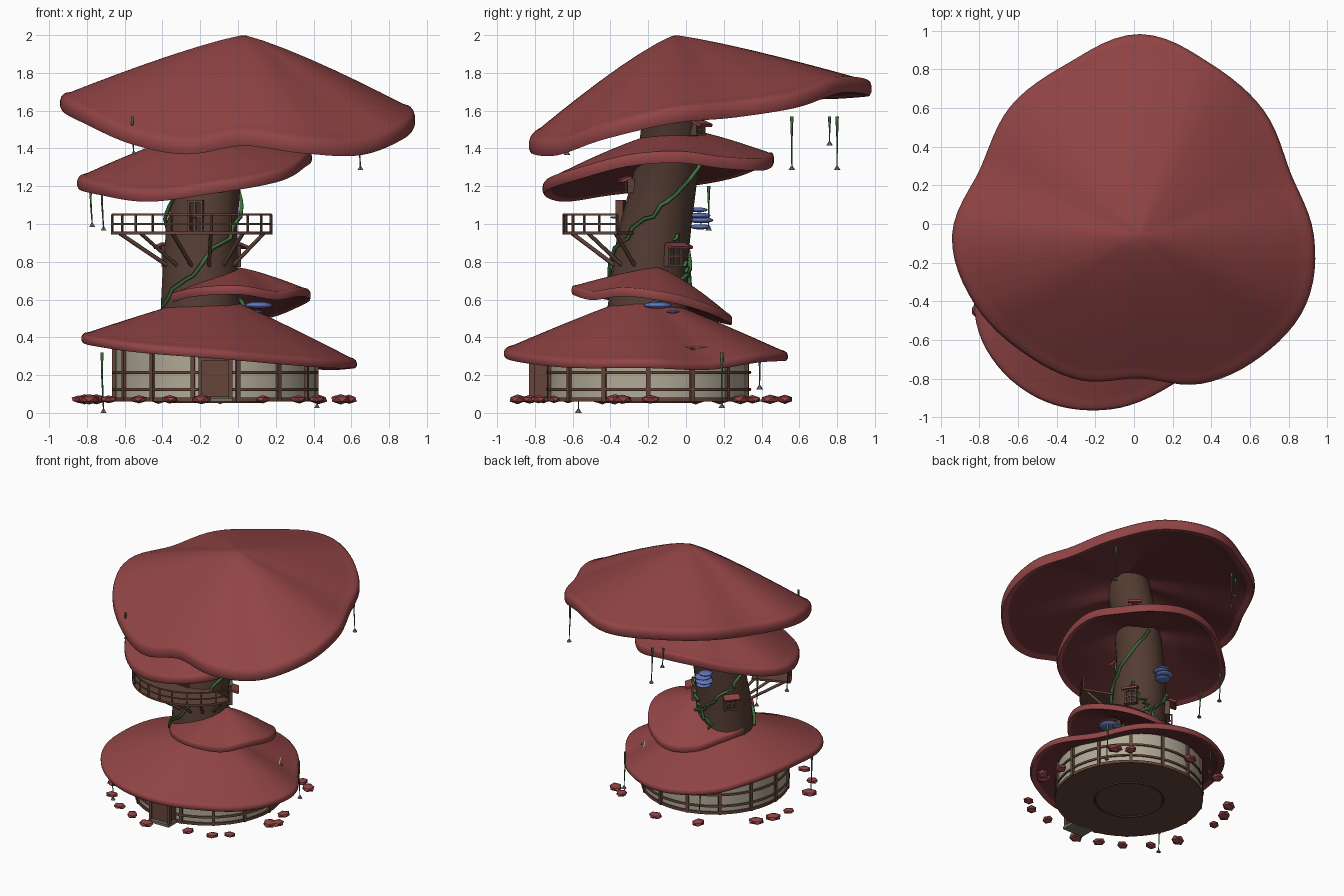
import bpy, bmesh, math, random
from mathutils import Vector, Matrix

cube = bpy.data.objects.get("Cube")
if cube:
    bpy.data.objects.remove(cube)
random.seed(4)


def material(name, r, g, b):
    m = bpy.data.materials.new(name)
    m.use_nodes = True
    m.diffuse_color = (r, g, b, 1)
    m.node_tree.nodes["Principled BSDF"].inputs["Base Color"].default_value = (r, g, b, 1)
    return m


red = material("cap red", .285, .058, .06)
gill = material("gill dark red", .145, .032, .035)
bark = material("bark brown", .09, .046, .033)
wood = material("beam brown", .13, .06, .042)
plaster = material("cream plaster", .44, .4, .31)
green = material("vine green", .05, .165, .05)
blue = material("mushroom blue", .125, .18, .5)
grey = material("flower grey", .17, .17, .14)
dark = material("dark glass", .045, .028, .024)


def link(name, data, mats, smooth):
    ob = bpy.data.objects.new(name, data)
    bpy.context.collection.objects.link(ob)
    for m in mats:
        data.materials.append(m)
    bpy.ops.object.select_all(action="DESELECT")
    ob.select_set(True)
    bpy.context.view_layer.objects.active = ob
    if isinstance(data, bpy.types.Curve):
        bpy.ops.object.convert(target="MESH")
    if smooth:
        bpy.ops.object.shade_smooth_by_angle(angle=math.radians(smooth))


def finish(name, bm, *mats, smooth=None):
    bmesh.ops.recalc_face_normals(bm, faces=bm.faces)
    mesh = bpy.data.meshes.new(name)
    bm.to_mesh(mesh)
    bm.free()
    link(name, mesh, mats, smooth)


def tubes(name, paths, r, mat, closed=False):
    """Continuous round tubes along lists of points."""
    curve = bpy.data.curves.new(name, "CURVE")
    curve.dimensions = "3D"
    curve.bevel_depth = r
    curve.bevel_resolution = 1
    curve.use_fill_caps = True
    for path in paths:
        s = curve.splines.new("POLY")
        s.points.add(len(path) - 1)
        s.use_cyclic_u = closed
        for point, co in zip(s.points, path):
            point.co = (*co, 1)
    link(name, curve, [mat], 60)


def add_bar(bm, p, q, r, r2=None, sides=4):
    p, q = Vector(p), Vector(q)
    turn = (q - p).to_track_quat("Z", "Y").to_matrix().to_4x4()
    bmesh.ops.create_cone(bm, cap_ends=True, segments=sides, radius1=r, radius2=r if r2 is None else r2,
                          depth=(q - p).length, matrix=Matrix.Translation((p + q) / 2) @ turn)


def add_box(bm, frame, centre, size):
    bmesh.ops.create_cube(bm, size=1, matrix=frame @ Matrix.Translation(centre) @ Matrix.Diagonal((*size, 1)))


def polar(c, r, a, z):
    return Vector((c[0] + r * math.cos(a), c[1] + r * math.sin(a), z))


def circle(c, r, z, n=48):
    return [polar(c, r, math.tau * i / n, z) for i in range(n)]


def lathe(bm, rings):
    """Skin a list of closed vertex rings; returns vertex rows and face rows."""
    rows = [[bm.verts.new(p) for p in ring] for ring in rings]
    n = len(rows[0])
    out = []
    for a, b in zip(rows, rows[1:]):
        out.append([bm.faces.new((a[i], a[(i + 1) % n], b[(i + 1) % n], b[i])) for i in range(n)])
    return rows, out


def wave(values, a):
    """Smooth periodic interpolation round the circle."""
    n = len(values)
    s = a / math.tau * n
    i, t = int(s), s - int(s)
    p = [values[(i + k) % n] for k in (-1, 0, 1, 2)]
    return p[1] + .5 * t * (p[2] - p[0] + t * (2 * p[0] - 5 * p[1] + 4 * p[2] - p[3]
                            + t * (3 * (p[1] - p[2]) + p[3] - p[0])))


def cap(name, centre, apex, radii, heights, thick, power):
    outer = [(t, 1, 0) for t in (.02, .12, .25, .4, .55, .7, .82, .91, .96)]
    lip = [(.992, 1, .08), (1.005, 1, -.04), (1.012, 1, -.3), (1.012, 1, -.7), (1.002, 1, -.95), (.98, 1, -1),
           (.95, .8, -.95)]
    under = [(t, .52, -.85) for t in (.92, .75, .5, .25, .02)]
    angles = [math.tau * i / 96 for i in range(96)]
    rings = []
    for t, k, drop in outer + lip + under:
        ring = []
        for a in angles:
            z = wave(heights, a)
            lift = max(0, 1 - t ** power) * (apex - z) * k
            ring.append(polar(centre, t * wave(radii, a), a, z + lift + drop * thick))
        rings.append(ring)
    bm = bmesh.new()
    rows, strips = lathe(bm, rings)
    bm.faces.new(rows[0])
    strips.append([bm.faces.new(rows[-1])])
    for strip in strips[len(outer) + len(lip) - 1:]:
        for f in strip:
            f.material_index = 1
    finish(name, bm, red, gill, smooth=50)


# Mushroom caps: rim radius and rim height at equal steps from +x
cap("top_cap", (.03, -.06), 2.0,
    (.89, .835, .9, .95, 1.03, .955, .935, .885, .96, .915, .845, .8, .73, .82, .875, .92),
    (1.61, 1.64, 1.69, 1.77, 1.755, 1.74, 1.73, 1.69, 1.68, 1.61, 1.5, 1.445, 1.49, 1.45, 1.44, 1.53), .08, 1.2)
cap("second_cap", (-.12, -.04), 1.51,
    (.5, .48, .51, .5, .52, .58, .72, .7, .7, .71, .66, .55),
    (1.38, 1.35, 1.34, 1.37, 1.36, 1.3, 1.25, 1.21, 1.175, 1.22, 1.28, 1.36), .06, 1.3)
cap("middle_cap", (0, -.15), .77,
    (.38, .36, .37, .39, .38, .36, .4, .4, .43, .45, .4, .38),
    (.64, .6, .55, .51, .52, .56, .6, .63, .66, .67, .64, .66), .045, 1.3)
cap("base_cap", (-.12, -.22), .63,
    (.74, .66, .7, .75, .72, .69, .69, .76, .77, .73, .68, .71),
    (.28, .27, .31, .32, .34, .4, .42, .4, .36, .33, .3, .28), .045, 1.1)

# Leaning trunk
SPINE = [(.3, -.17, -.2, .25), (.6, -.2, -.2, .21), (.8, -.2, -.19, .2), (1, -.19, -.16, .19),
         (1.2, -.16, -.12, .175), (1.4, -.1, -.08, .17), (1.76, .02, -.05, .16)]


def spine(z):
    for lo, hi in zip(SPINE, SPINE[1:]):
        if z <= hi[0]:
            t = (z - lo[0]) / (hi[0] - lo[0])
            return [u + (v - u) * t for u, v in zip(lo, hi)][1:]


def on_trunk(deg, z, off=0):
    """Point on the bark; degrees run from the front towards +x."""
    x, y, r = spine(z)
    return polar((x, y), r + off, math.radians(deg - 90), z)


bm = bmesh.new()
rows, _ = lathe(bm, [[on_trunk(360 * i / 18, s[0]) for i in range(18)] for s in SPINE])
bm.faces.new(rows[0])
bm.faces.new(rows[-1])
finish("trunk", bm, bark, smooth=40)

# Round house under the lowest cap
HOUSE = (-.12, -.2)
bm = bmesh.new()
add_bar(bm, (*HOUSE, .08), (*HOUSE, .35), .53, sides=48)
finish("house_wall", bm, plaster, smooth=40)
bm = bmesh.new()
add_bar(bm, (*HOUSE, .06), (*HOUSE, .082), .54, sides=48)
finish("house_floor", bm, wood, smooth=40)
tubes("floor_ring", [circle(HOUSE, .25, .06)], .008, bark, True)
bm = bmesh.new()
for i in range(14):
    a = math.tau * (i + .5) / 14 - math.pi / 2
    add_box(bm, Matrix.Translation(polar(HOUSE, .535, a, .2)) @ Matrix.Rotation(a, 4, "Z"), (0, 0, 0), (.022, .022, .28))
finish("house_posts", bm, wood)
tubes("house_rails", [circle(HOUSE, .537, z) for z in (.125, .215)], .009, wood, True)

# Front door and step
bm = bmesh.new()
here = Matrix.Translation((-.12, -.76, 0))
add_box(bm, here, (0, 0, .185), (.15, .12, .2))
for side in (-1, 1):
    add_box(bm, here, (side * .08, -.055, .185), (.02, .03, .21))
add_box(bm, here, (0, -.055, .285), (.18, .03, .02))
finish("front_door", bm, wood)
bm = bmesh.new()
add_box(bm, here, (0, -.02, .07), (.18, .12, .02))
finish("door_step", bm, grey)

# Balcony arc with rails and struts
DECK = (-.245, -.195)
arc = [math.radians(-90 - 68 + 136 * i / 20) for i in range(21)]
bm = bmesh.new()
inner, outer = [[bm.verts.new(polar(DECK, r, a, .945)) for a in arc] for r in (.17, .46)]
faces = [bm.faces.new((inner[i], outer[i], outer[i + 1], inner[i + 1])) for i in range(20)]
top = bmesh.ops.extrude_face_region(bm, geom=faces)["geom"]
bmesh.ops.translate(bm, vec=(0, 0, .016), verts=[v for v in top if isinstance(v, bmesh.types.BMVert)])
finish("balcony_floor", bm, wood, smooth=40)
tubes("balcony_rails", [[polar(DECK, .453, a, z) for a in arc] for z in (1.0, 1.05)], .006, wood)
bm = bmesh.new()
for a in arc[::2]:
    add_bar(bm, polar(DECK, .453, a, .95), polar(DECK, .453, a, 1.05), .007)
finish("balcony_posts", bm, wood)
bm = bmesh.new()
for deg in (-65, -40, -14, 14, 40, 65):
    add_bar(bm, on_trunk(deg, .78, -.01), polar(DECK, .42, math.radians(deg - 90), .95), .011, sides=6)
finish("balcony_struts", bm, wood, smooth=70)


# Doors and windows set on the trunk
def opening(name, deg, z, w, h, awning=True):
    frame = Matrix.Translation(on_trunk(deg, z)) @ Matrix.Rotation(math.radians(deg), 4, "Z")
    bm = bmesh.new()
    for side in (-1, 1):
        add_box(bm, frame, (side * w / 2, -.01, 0), (.014, .04, h))
        add_box(bm, frame, (0, -.01, side * h / 2), (w + .014, .04, .014))
    add_box(bm, frame, (0, -.018, 0), (.008, .012, h))
    add_box(bm, frame, (0, -.018, 0), (w, .012, .008))
    finish(name + "_frame", bm, wood)
    bm = bmesh.new()
    add_box(bm, frame, (0, -.005, 0), (w, .03, h))
    finish(name + "_pane", bm, dark)
    if awning:
        bm = bmesh.new()
        add_box(bm, frame @ Matrix.Rotation(.35, 4, "X"), (0, -.025, h / 2 + .018), (w + .04, .06, .015))
        finish(name + "_awning", bm, red)


opening("balcony_door", -12, 1.04, .07, .16, False)
opening("left_window", 125, .83, .08, .1)
opening("right_window", -130, .83, .08, .1)
opening("upper_window", 15, 1.2, .06, .06)
opening("high_window", 140, 1.5, .06, .05)

# Vines winding up the trunk
for name, a0, a1, z0, z1 in (("front_vine", -60, 160, .58, 1.33), ("back_vine", 75, 330, .52, 1.2),
                             ("side_vine", 190, 120, .62, .95)):
    path = []
    for i in range(20):
        t = i / 19
        path.append(on_trunk(a0 + (a1 - a0) * t + random.uniform(-7, 7),
                             z0 + (z1 - z0) * t + random.uniform(-.018, .018), .012))
    tubes(name, [path], .011, green)

# Blue shelf mushrooms
bm = bmesh.new()
for x, y, z, r in ((-.21, .075, .985, .055), (-.22, .08, 1.02, .065), (-.2, .07, 1.045, .06), (-.22, .065, 1.075, .05),
                   (.11, -.15, .57, .075), (.1, -.07, .535, .035), (-.24, -.38, 1.035, .022)):
    bmesh.ops.create_uvsphere(bm, u_segments=18, v_segments=10, radius=r,
                              matrix=Matrix.Translation((x, y, z)) @ Matrix.Diagonal((1, 1, .25, 1)))
finish("shelf_mushrooms", bm, blue, smooth=80)

# Hanging strands with small flowers
strands, flowers = bmesh.new(), bmesh.new()
for x, y, top, low in ((.64, .56, 1.57, 1.3), (-.33, .76, 1.57, 1.43), (-.26, .8, 1.57, 1.3), (-.56, -.63, 1.57, 1.38),
                       (-.78, -.18, 1.2, 1.0), (-.72, .12, 1.2, .98),
                       (-.72, -.57, .32, .015), (.41, .19, .32, .04), (-.4, .39, .32, .14)):
    mid = top - (top - low) * .4
    add_bar(strands, (x, y, mid), (x, y, top), .005, .009, 6)
    add_bar(strands, (x + .008, y, low), (x, y, mid), .003, .005, 6)
    add_bar(flowers, (x + .008, y, max(0, low - .015)), (x + .008, y, low + .006), .018, .005, 6)
finish("hanging_strands", strands, green, smooth=70)
finish("strand_flowers", flowers, grey)

# Scattered red stones in a loose ring, by bearing round the house
bm = bmesh.new()
for deg in (-126, -111, -96, -68, -53, -43, -15, -11, 1, 42, 51, 88, 115, 149, 160, 172, 200, 217):
    s = random.uniform(.036, .05)
    spot = polar(HOUSE, random.uniform(.65, .74), math.radians(deg), .072)
    squash = Matrix.Rotation(random.random() * 6, 4, "Z") @ Matrix.Diagonal((1.25, 1, .55, 1))
    bmesh.ops.create_icosphere(bm, subdivisions=1, radius=s, matrix=Matrix.Translation(spot) @ squash)
finish("stones", bm, red)
